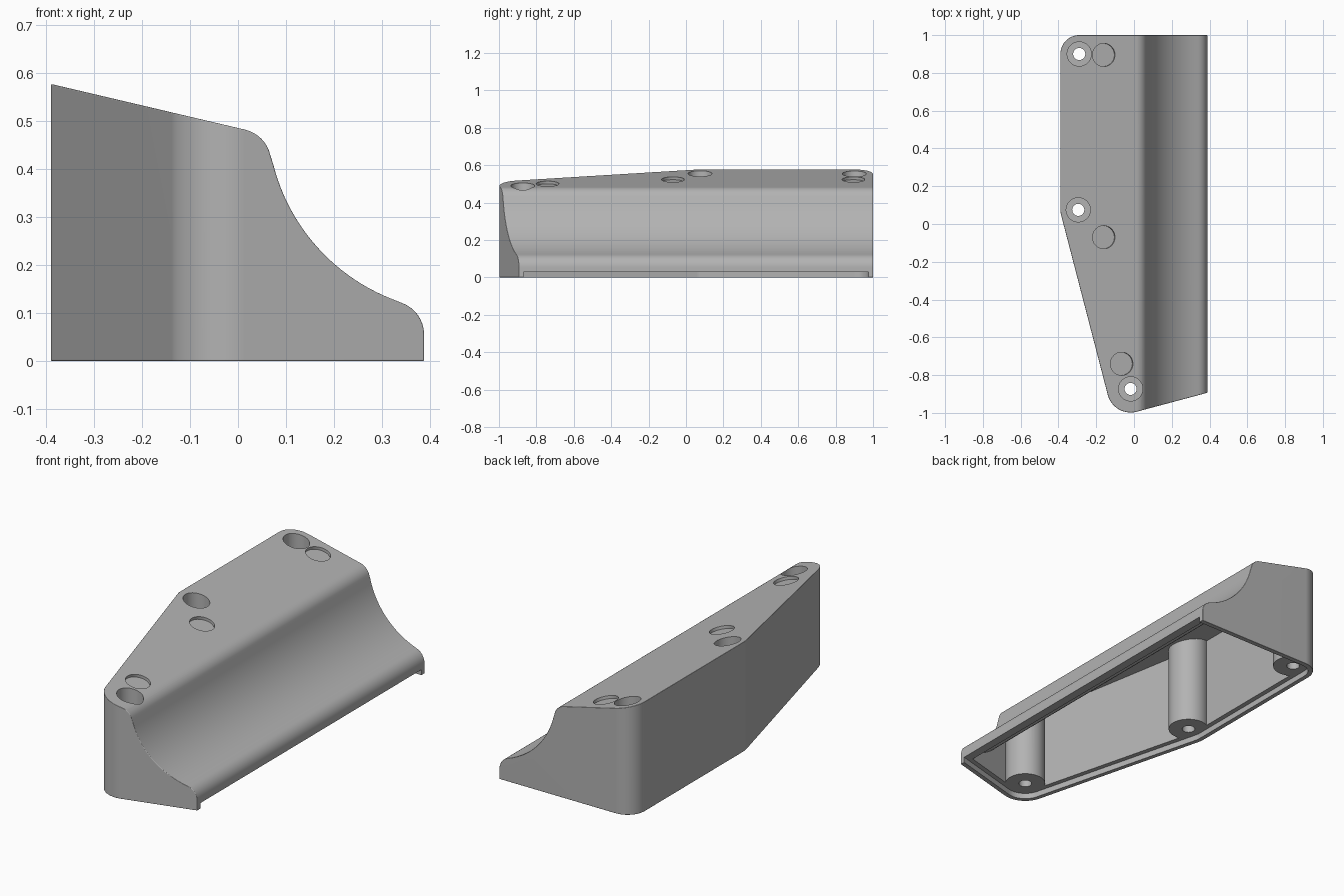
import bpy, bmesh, math
from mathutils import Matrix, Vector

if "Cube" in bpy.data.objects:
    bpy.data.objects.remove(bpy.data.objects["Cube"])

SLOPE = math.radians(13.25)
SCREWS = [(-0.29, 0.9), (-0.295, 0.075), (-0.018, -0.873)]
PADS = [(-0.16, 0.895), (-0.16, -0.07), (-0.065, -0.74)]

grey = bpy.data.materials.new("plain grey")
grey.use_nodes = True
grey.diffuse_color = (0.45, 0.45, 0.45, 1)
grey.node_tree.nodes["Principled BSDF"].inputs["Base Color"].default_value = grey.diffuse_color


def arc(cx, cy, r, a0, a1, steps):
    angles = [math.radians(a0 + (a1 - a0) * i / steps) for i in range(steps + 1)]
    return [(cx + r * math.cos(a), cy + r * math.sin(a)) for a in angles]


def prism(name, points, start, depth):
    """Closed prism from 3D points, swept by a depth vector."""
    bm = bmesh.new()
    face = bm.faces.new([bm.verts.new(Vector(p) + start) for p in points])
    swept = bmesh.ops.extrude_face_region(bm, geom=[face], use_keep_orig=True)["geom"]
    bmesh.ops.translate(bm, vec=depth, verts=[v for v in swept if isinstance(v, bmesh.types.BMVert)])
    bmesh.ops.recalc_face_normals(bm, faces=bm.faces)
    return finish(name, bm)


def cylinder(name, x, y, r, z0, z1, turn=None):
    bm = bmesh.new()
    bmesh.ops.create_cone(bm, cap_ends=True, segments=48, radius1=r, radius2=r, depth=z1 - z0,
                          matrix=Matrix.Translation((0, 0, (z0 + z1) / 2)))
    if turn:
        bm.transform(turn)
    bm.transform(Matrix.Translation((x, y, 0)))
    return finish(name, bm)


def finish(name, bm):
    mesh = bpy.data.meshes.new(name)
    bm.to_mesh(mesh)
    bm.free()
    mesh.materials.append(grey)
    ob = bpy.data.objects.new(name, mesh)
    bpy.context.collection.objects.link(ob)
    return ob


def apply(ob, mod):
    bpy.context.view_layer.objects.active = ob
    bpy.ops.object.modifier_apply(modifier=mod.name)


def combine(ob, other, operation):
    mod = ob.modifiers.new("combine", 'BOOLEAN')
    mod.operation, mod.solver, mod.object = operation, 'EXACT', other
    apply(ob, mod)
    bpy.data.objects.remove(other)


def plan(name, inset, z0, z1):
    """Footprint with rounded corners around the screws, open past the right side."""
    pts = []
    for (x, y), r, a0, a1, n in zip(SCREWS, (0.1, 0.095, 0.125), (90, 180, 196), (180, 196, 285), (12, 3, 14)):
        pts += arc(x, y, r - inset, a0, a1, n)
    x, y = pts[-1]
    pts += [(0.6, y + (0.6 - x) * math.tan(math.radians(15))), (0.6, 1 - inset)]
    return prism(name, [(x, y, 0) for x, y in pts], Vector((0, 0, z0)), Vector((0, 0, z1 - z0)))


def section(name, inset):
    """Side section: sloped top, hollow sweep and rounded toe."""
    top = arc(-0.001, 0.414, 0.07 - inset, 90 - math.degrees(SLOPE), 11.5, 8)
    sweep = arc(0.47, 0.51, 0.409 + inset, 191.5, 251.5, 24)
    toe = arc(0.318, 0.055, 0.07 - inset, 71.5, 0, 8)
    x, z = top[0]
    pts = [(-0.6, z + (x + 0.6) * math.tan(SLOPE))] + top + sweep[1:-1] + toe
    pts += [(toe[-1][0], -0.2), (-0.6, -0.2)]
    return prism(name, [(x, 0, z) for x, z in pts], Vector((0, -1.3, 0)), Vector((0, 2.6, 0)))


# Outer shell with rounded edges
body = plan("body", 0, 0, 1)
combine(body, section("body_section", 0), 'INTERSECT')
bm = bmesh.new()
bm.from_mesh(body.data)
bmesh.ops.remove_doubles(bm, verts=bm.verts, dist=0.0002)
bm.to_mesh(body.data)
bm.free()
bevel = body.modifiers.new("rounded edges", 'BEVEL')
bevel.width, bevel.segments = 0.024, 5
bevel.limit_method, bevel.angle_limit = 'ANGLE', math.radians(50)
apply(body, bevel)

# Hollow underside, leaving a column around each screw
cavity = plan("cavity", 0.05, -0.1, 1)
combine(cavity, section("cavity_section", 0.045), 'INTERSECT')
for x, y in SCREWS:
    combine(cavity, cylinder("column", x, y, 0.1, -0.3, 0.9), 'DIFFERENCE')
combine(body, cavity, 'DIFFERENCE')

# Shallow seat for a base plate, open on the right side
combine(body, plan("plate_seat", 0.025, -0.1, 0.03), 'DIFFERENCE')

# Counterbored screw holes
for x, y in SCREWS:
    combine(body, cylinder("screw_hole", x, y, 0.032, -0.2, 0.9), 'DIFFERENCE')
    combine(body, cylinder("counterbore", x, y, 0.064, 0.1, 0.9), 'DIFFERENCE')

# Shallow round pads sunk square to the sloped top
for x, y in PADS:
    z = 0.482 - (x - 0.015) * math.tan(SLOPE)
    tilt = Matrix.Translation((0, 0, z)) @ Matrix.Rotation(SLOPE, 4, 'Y')
    combine(body, cylinder("pad_recess", x, y, 0.061, -0.015, 0.1, tilt), 'DIFFERENCE')

# Smooth shading with crisp edges
bpy.ops.object.select_all(action='DESELECT')
body.select_set(True)
bpy.context.view_layer.objects.active = body
bpy.ops.object.shade_smooth_by_angle(angle=math.radians(30))
weighted = body.modifiers.new("even shading", 'WEIGHTED_NORMAL')
weighted.keep_sharp = True
